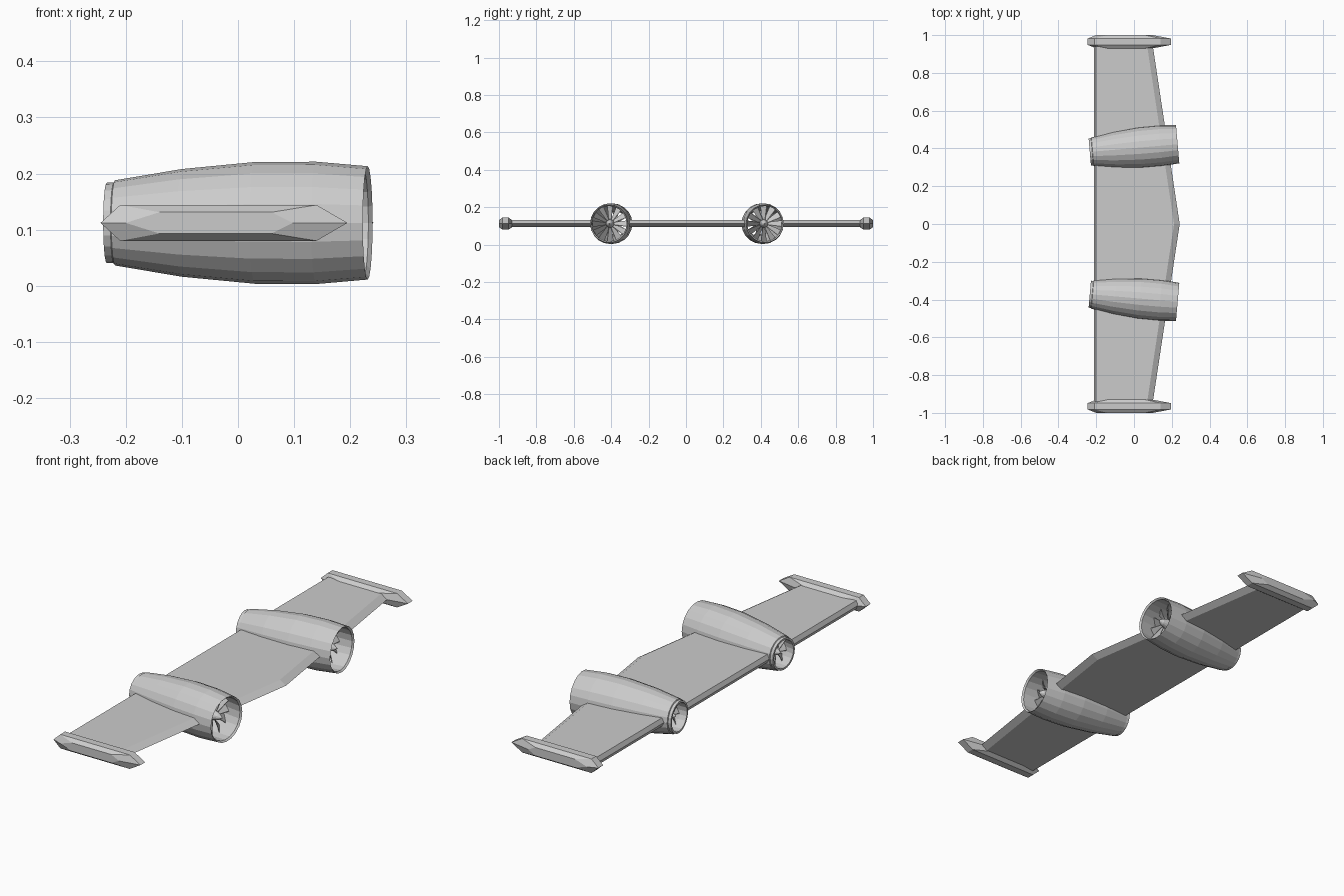
import bpy, bmesh, math
from mathutils import Matrix, Vector

if "Cube" in bpy.data.objects:
    bpy.data.objects.remove(bpy.data.objects["Cube"])

ZC = 0.112


def make_object(name, bm, mat=Matrix()):
    bmesh.ops.recalc_face_normals(bm, faces=bm.faces[:])
    bm.transform(mat)
    mesh = bpy.data.meshes.new(name)
    bm.to_mesh(mesh)
    bm.free()
    ob = bpy.data.objects.new(name, mesh)
    bpy.context.collection.objects.link(ob)
    return ob


def loft(loops):
    """Skin equal-length point loops and cap both ends."""
    bm = bmesh.new()
    rings = [[bm.verts.new(p) for p in loop] for loop in loops]
    n = len(rings[0])
    for a, b in zip(rings, rings[1:]):
        for i in range(n):
            j = (i + 1) % n
            bm.faces.new((a[i], a[j], b[j], b[i]))
    bm.faces.new(rings[0])
    bm.faces.new(rings[-1])
    return bm


def lathe(bm, profile, sides):
    """Revolve (x, radius) points round the x axis; closes the profile."""
    rings = []
    for x, r in profile:
        if r == 0:
            rings.append([bm.verts.new((x, 0, 0))] * sides)
        else:
            rings.append([bm.verts.new((x, r * math.cos(t), r * math.sin(t)))
                          for t in (2 * math.pi * k / sides for k in range(sides))])
    for k in range(len(rings)):
        a, b = rings[k], rings[(k + 1) % len(rings)]
        for i in range(sides):
            j = (i + 1) % sides
            vs = list(dict.fromkeys((a[i], a[j], b[j], b[i])))
            if len(vs) > 2:
                bm.faces.new(vs)


def fan(name, x0, radius, facing, count, mat):
    """Twisted blades around a small pointed hub."""
    bm = bmesh.new()
    hub = [(x0 + facing * d, r) for d, r in
           ((0.045, 0), (0.025, 0.014), (0, 0.022), (-0.03, 0.022), (-0.03, 0))]
    lathe(bm, hub, 12)
    for k in range(count):
        rot = Matrix.Rotation(2 * math.pi * k / count, 3, 'X')
        stations = []
        for r, chord, ang in ((0.018, 0.013, 0.5), (radius, 0.02, 0.95)):
            dx, dy = chord * math.cos(ang), chord * math.sin(ang)
            t = 0.0012
            stations.append([bm.verts.new(rot @ Vector((x0 - 0.012 + sx * dx, sx * dy + sy * t, r)))
                             for sx, sy in ((-1, -1), (1, -1), (1, 1), (-1, 1))])
        a, b = stations
        for i in range(4):
            j = (i + 1) % 4
            bm.faces.new((a[i], a[j], b[j], b[i]))
        bm.faces.new(a)
        bm.faces.new(b)
    return make_object(name, bm, mat)


# Wing: bevelled hexagonal section, swept leading edge
def wing_section(y, lead):
    return [(x, y, ZC + dz) for x, dz in
            ((lead, 0), (lead - 0.03, 0.019), (-0.202, 0.019),
             (-0.212, 0), (-0.202, -0.019), (lead - 0.03, -0.019))]


wing = make_object("wing", loft([wing_section(-0.94, 0.1), wing_section(0, 0.242),
                                 wing_section(0.94, 0.1)]))

# Nacelle shell profile: outside front to back, nozzle lip, then inside
outer = [(0.232, 0.101), (0.14, 0.109), (0.03, 0.1085), (-0.10, 0.096), (-0.22, 0.076)]
shell = outer + [(-0.222, 0.072), (-0.235, 0.0715), (-0.235, 0.063), (-0.20, 0.064),
                 (-0.08, 0.088), (0.05, 0.098), (0.14, 0.098), (0.225, 0.094)]
cutters = []
for side, y, sign in (("left", 0.402, 1), ("right", -0.392, -1)):
    mat = Matrix.Translation((0, y, ZC)) @ Matrix.Rotation(sign * math.radians(5), 4, 'Z')
    bm = bmesh.new()
    lathe(bm, shell, 20)
    nacelle = make_object(side + "_nacelle", bm, mat)
    for p in nacelle.data.polygons:
        p.use_smooth = False
    fan(side + "_intake_fan", 0.165, 0.096, 1, 12, mat)
    fan(side + "_exhaust_fan", -0.175, 0.067, -1, 8, mat)
    # Helper that clears the wing out of the duct
    bm = bmesh.new()
    core = [(0.3, 0)] + [(x, r - 0.005) for x, r in outer] + [(-0.3, 0.067), (-0.3, 0)]
    lathe(bm, core, 20)
    cutter = make_object(side + "_duct_cutter", bm, mat)
    cutter.hide_render = True
    cutters.append(cutter)

# Cut the duct openings and bake the result
for c in cutters:
    mod = wing.modifiers.new("duct", 'BOOLEAN')
    mod.operation = 'DIFFERENCE'
    mod.solver = 'EXACT'
    mod.object = c
bpy.context.view_layer.update()
deps = bpy.context.evaluated_depsgraph_get()
cut_mesh = bpy.data.meshes.new_from_object(wing.evaluated_get(deps))
wing.modifiers.clear()
wing.data = cut_mesh
for c in cutters:
    bpy.data.objects.remove(c)

# Wing tip pods: faceted, pointed at both ends
big = ((0.195, 0), (0.14, 0.032), (-0.21, 0.032), (-0.245, 0), (-0.21, -0.032), (0.14, -0.032))
small = ((0.098, 0), (0.06, 0.019), (-0.14, 0.019), (-0.2, 0), (-0.14, -0.019), (0.06, -0.019))
for side, s in (("left", 1), ("right", -1)):
    loops = [[(x, s * y, ZC + z) for x, z in shape] for shape, y in
             ((small, 0.93), (big, 0.948), (big, 0.982), (small, 1.0))]
    make_object(side + "_tip_pod", loft(loops))
